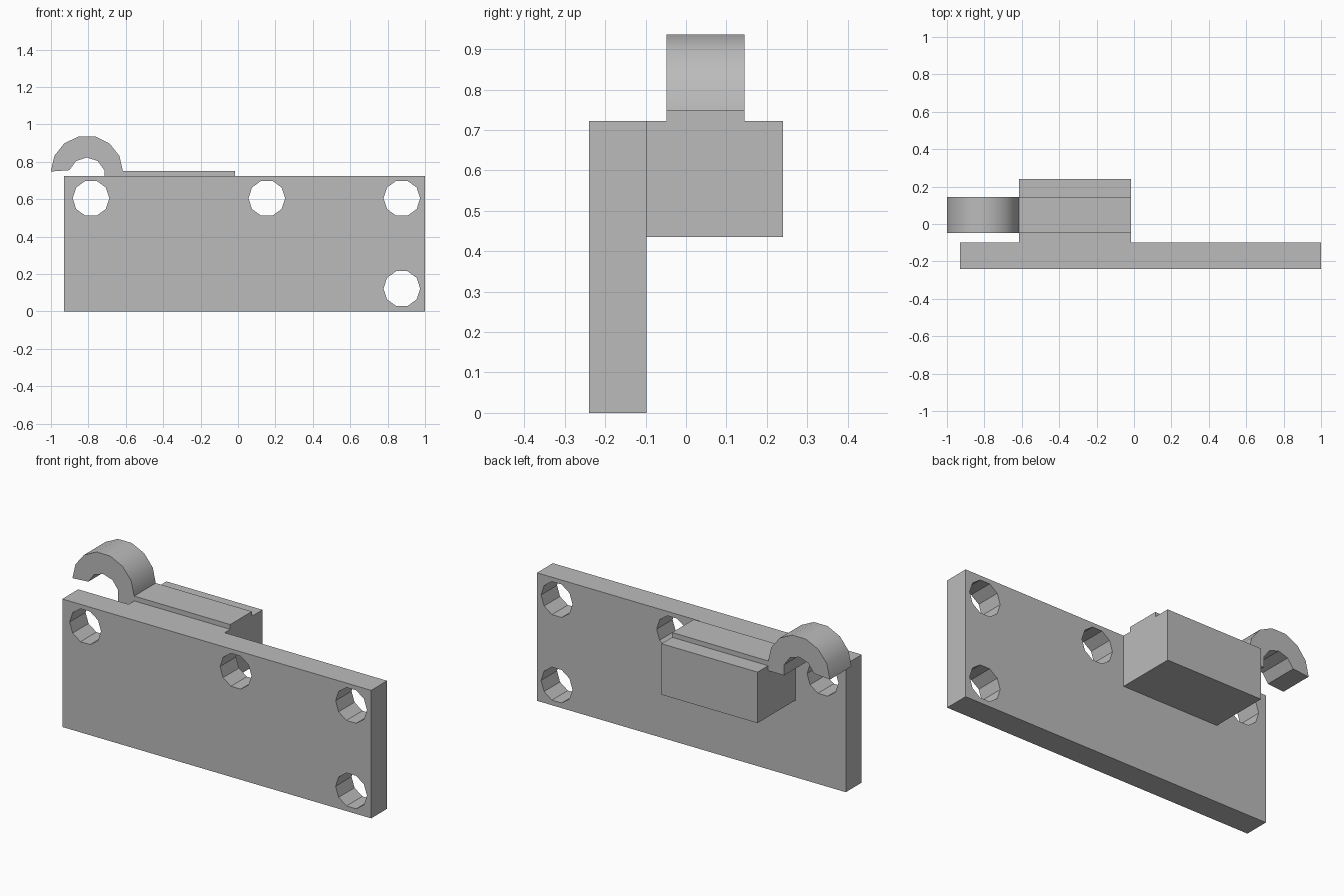
import bpy, bmesh
from math import sin, cos, pi, radians

cube = bpy.data.objects.get("Cube")
if cube:
    bpy.data.objects.remove(cube, do_unlink=True)

grey = bpy.data.materials.new("plain_grey")
grey.use_nodes = True
GREY = (0.5, 0.5, 0.5, 1)
grey.diffuse_color = GREY
grey.node_tree.nodes["Principled BSDF"].inputs["Base Color"].default_value = GREY


def prism(name, outline, y0, y1):
    """Extrude an (x, z) outline along y."""
    bm = bmesh.new()
    face = bm.faces.new([bm.verts.new((x, y0, z)) for x, z in outline])
    ext = bmesh.ops.extrude_face_region(bm, geom=[face])
    verts = [v for v in ext["geom"] if isinstance(v, bmesh.types.BMVert)]
    bmesh.ops.translate(bm, verts=verts, vec=(0, y1 - y0, 0))
    bmesh.ops.recalc_face_normals(bm, faces=bm.faces)
    mesh = bpy.data.meshes.new(name)
    bm.to_mesh(mesh)
    bm.free()
    mesh.materials.append(grey)
    obj = bpy.data.objects.new(name, mesh)
    bpy.context.collection.objects.link(obj)
    return obj


def rect(x0, x1, z0, z1):
    return [(x0, z0), (x1, z0), (x1, z1), (x0, z1)]


def arc(cx, cz, r, angles):
    return [(cx + r * cos(a), cz + r * sin(a)) for a in angles]


# Mounting plate with four bolt holes
plate = prism("mounting_plate", rect(-0.93, 1.0, 0, 0.723), -0.24, -0.098)
for i, (x, z) in enumerate([(-0.786, 0.605), (0.154, 0.605), (0.876, 0.605), (0.876, 0.122)]):
    hole = prism(f"hole_cutter_{i}", arc(x, z, 0.098, [k * pi / 5 for k in range(10)]), -0.4, 0.0)
    hole.hide_render = True
    hole.hide_viewport = True
    cut = plate.modifiers.new(f"bolt_hole_{i}", "BOOLEAN")
    cut.object = hole
    cut.operation = "DIFFERENCE"
    cut.solver = "EXACT"

# Block on the back of the plate, with a raised strip on top
prism("back_block", rect(-0.615, -0.015, 0.435, 0.723), -0.098, 0.24)
prism("raised_strip", rect(-0.615, -0.015, 0.723, 0.75), -0.048, 0.145)

# Curved hook reaching out from the end of the strip
outer = arc(-0.808, 0.748, 0.193, [k * pi / 7 for k in range(8)])
inner = arc(-0.808, 0.725, 0.098, [radians(a) for a in (162, 126, 90, 54, 18, -18)])
hook = prism("hook", outer + inner + [(-0.615, 0.695)], -0.048, 0.145)

# Smooth the outside of the hook, keeping the ends sharp
bpy.ops.object.select_all(action="DESELECT")
hook.select_set(True)
bpy.context.view_layer.objects.active = hook
bpy.ops.object.shade_smooth_by_angle(angle=radians(30))
